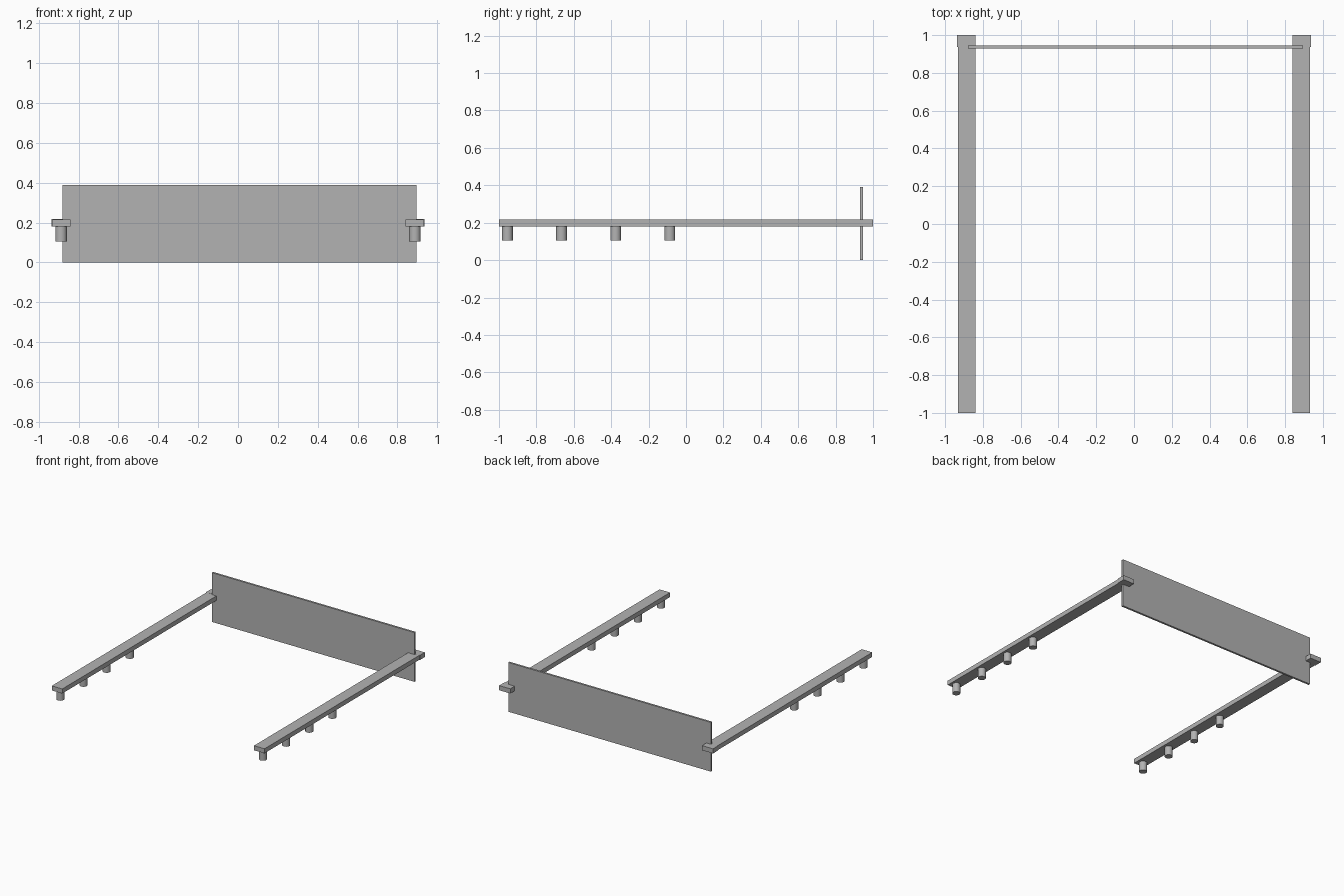
import bpy

if "Cube" in bpy.data.objects:
    bpy.data.objects.remove(bpy.data.objects["Cube"])

grey = bpy.data.materials.new("plain grey")
grey.diffuse_color = (0.45, 0.45, 0.45, 1)
grey.use_nodes = True
grey.node_tree.nodes["Principled BSDF"].inputs["Base Color"].default_value = grey.diffuse_color


def box(name, x0, x1, y0, y1, z0, z1):
    """Box between two corners."""
    bpy.ops.mesh.primitive_cube_add(size=1, location=((x0 + x1) / 2, (y0 + y1) / 2, (z0 + z1) / 2))
    ob = bpy.context.object
    ob.name = name
    ob.scale = (x1 - x0, y1 - y0, z1 - z0)
    bpy.ops.object.transform_apply(location=False, rotation=False, scale=True)
    ob.data.materials.append(grey)
    return ob


def peg(name, x, y, z0, z1, radius):
    """Short upright cylinder with smooth sides."""
    bpy.ops.mesh.primitive_cylinder_add(vertices=32, radius=radius, depth=z1 - z0,
                                        location=(x, y, (z0 + z1) / 2))
    ob = bpy.context.object
    ob.name = name
    ob.data.materials.append(grey)
    bpy.ops.object.shade_smooth_by_angle()


# upright back panel
box("back_panel", -0.88, 0.896, 0.929, 0.945, 0.0, 0.39)

for label, s in (("left", -1), ("right", 1)):
    # long rail running forward from the panel
    inner, outer = s * 0.84, s * 0.932
    box(label + "_rail", min(inner, outer), max(inner, outer), -1.0, 0.938, 0.18, 0.216)
    # slightly wider end block behind the panel
    outer = s * 0.937
    box(label + "_end_block", min(inner, outer), max(inner, outer), 0.938, 1.0, 0.18, 0.217)
    # four pegs under the front half of the rail
    for i in range(4):
        peg(f"{label}_peg_{i + 1}", s * 0.888, -0.955 + i * 0.2895, 0.106, 0.182, 0.029)
